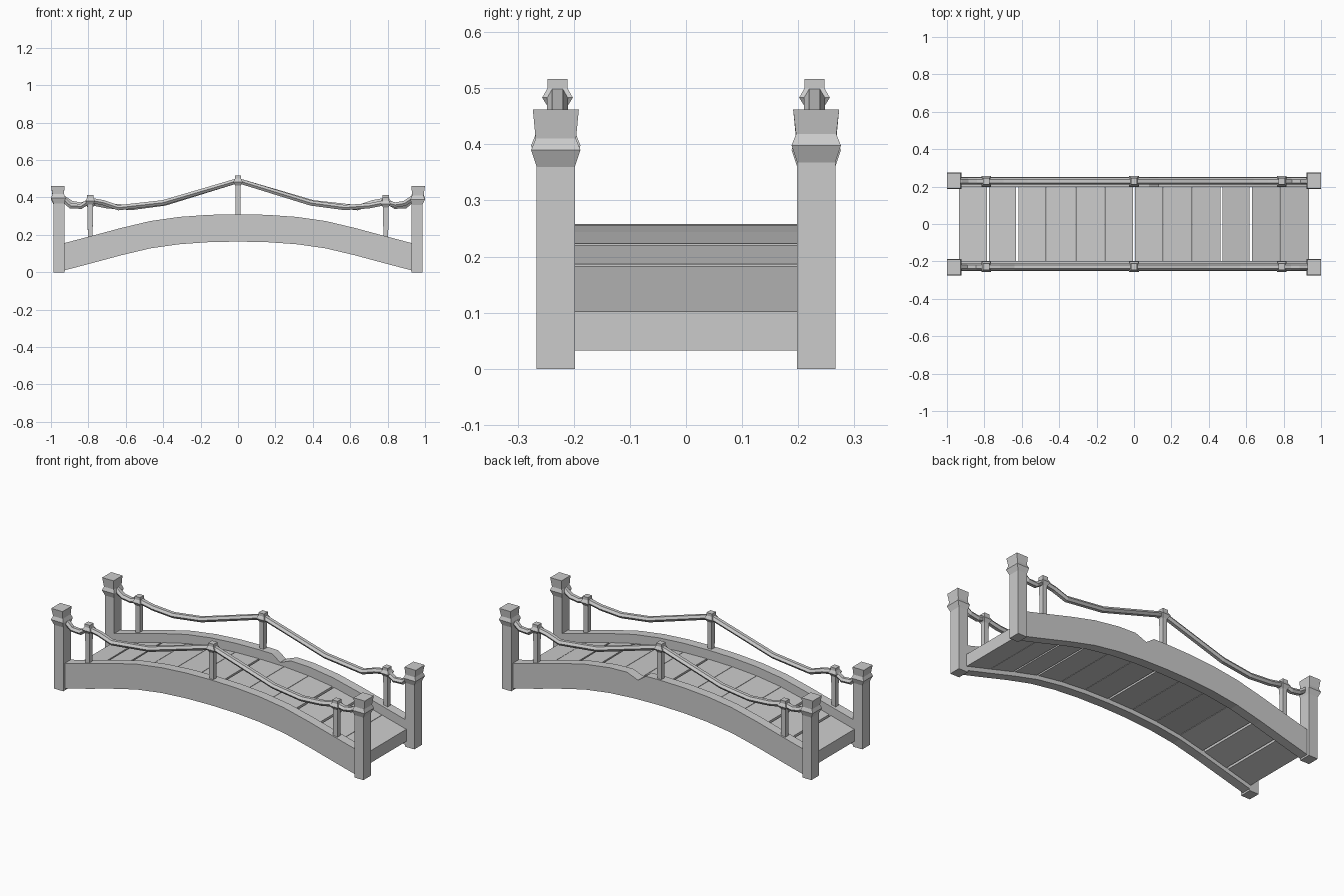
import bpy, bmesh, math
from mathutils import Vector

if "Cube" in bpy.data.objects:
    bpy.data.objects.remove(bpy.data.objects["Cube"])

COLOR = (0.6, 0.6, 0.6, 1)
stone = bpy.data.materials.new("plain_grey")
stone.use_nodes = True
stone.diffuse_color = COLOR
stone.node_tree.nodes["Principled BSDF"].inputs["Base Color"].default_value = COLOR


def loft(name, rings):
    """Skin a closed solid through rings that have equal point counts."""
    bm = bmesh.new()
    loops = [[bm.verts.new(p) for p in ring] for ring in rings]
    n = len(loops[0])
    for a, b in zip(loops, loops[1:]):
        for i in range(n):
            j = (i + 1) % n
            bm.faces.new((a[i], a[j], b[j], b[i]))
    bm.faces.new(loops[0])
    bm.faces.new(loops[-1])
    bmesh.ops.recalc_face_normals(bm, faces=bm.faces)
    mesh = bpy.data.meshes.new(name)
    bm.to_mesh(mesh)
    bm.free()
    mesh.materials.append(stone)
    obj = bpy.data.objects.new(name, mesh)
    bpy.context.collection.objects.link(obj)
    return obj


def square(x, y, z, hx, hy):
    return [(x - hx, y - hy, z), (x + hx, y - hy, z), (x + hx, y + hy, z), (x - hx, y + hy, z)]


def prism(name, outline, y0, y1):
    return loft(name, [[(x, y, z) for x, z in outline] for y in (y0, y1)])


# Arch of the deck: heights at evenly spaced plank joints from the middle out
STEP = 0.156
ARCH = [0.258, 0.255, 0.244, 0.222, 0.185, 0.143, 0.102]


def deck_z(x):
    t = min(abs(x) / STEP, 5.999)
    i = int(t)
    return ARCH[i] + (ARCH[i + 1] - ARCH[i]) * (t - i)


# Deck planks, some joints standing open
open_joints = (-5, -4, 0, 3, 4)
for i in range(-6, 6):
    x0 = i * STEP + (0.006 if i in open_joints else 0.0012)
    x1 = (i + 1) * STEP - (0.006 if i + 1 in open_joints else 0.0012)
    z0, z1 = deck_z(x0), deck_z(x1)
    prism(f"plank_{i + 7}", [(x0, z0 - 0.07), (x1, z1 - 0.07), (x1, z1), (x0, z0)], -0.2, 0.2)

# Arched side beams; the back one has a chipped notch in its top edge
joints = [i * STEP for i in range(-6, 7)]
for name, side in (("front_beam", -1), ("back_beam", 1)):
    top = [(x, deck_z(x) + 0.052) for x in joints]
    under = [(x, z - 0.146) for x, z in reversed(top)]
    if side > 0:
        top = [p for p in top if not 0.08 < p[0] < 0.2]
        top += [(x, deck_z(x) + 0.052 - cut) for x, cut in ((0.08, 0), (0.13, 0.035), (0.2, 0.004))]
        top.sort()
    prism(name, top + under, side * 0.198, side * 0.252)

# Rail path, drooping between the posts
RAIL = [(-0.95, 0.40), (-0.93, 0.385), (-0.895, 0.355), (-0.84, 0.352), (-0.79, 0.385),
        (-0.72, 0.372), (-0.64, 0.345), (-0.4, 0.372), (0, 0.49), (0.39, 0.37),
        (0.57, 0.346), (0.7, 0.355), (0.79, 0.373), (0.84, 0.36), (0.89, 0.368),
        (0.93, 0.395), (0.95, 0.40)]

# Each railing is the other one turned half way round
for label, turn in (("front", 1), ("back", -1)):
    # Six-sided rail
    path = [Vector((x, 0, z)) for x, z in RAIL]
    rings = []
    for i, p in enumerate(path):
        t = (path[min(i + 1, len(path) - 1)] - path[max(i - 1, 0)]).normalized()
        up = Vector((-t.z, 0, t.x))
        ring = []
        for k in range(6):
            a = math.tau * k / 6
            q = p + up * math.sin(a) * 0.016
            ring.append((turn * q.x, turn * (-0.229 + 0.019 * math.cos(a)), q.z))
        rings.append(ring)
    loft(label + "_rail", rings)

    # Slim posts with a collar around the rail and a small cap block
    for n, (x, z) in enumerate(((-0.79, 0.385), (0, 0.487), (0.79, 0.37))):
        levels = [(deck_z(x) + 0.03, 0.013), (z - 0.024, 0.014), (z - 0.004, 0.026),
                  (z + 0.013, 0.017), (z + 0.029, 0.017)]
        loft(f"{label}_slim_post_{n + 1}",
             [square(turn * x, turn * -0.229, h, r, r * 1.05) for h, r in levels])

    # Heavy end posts with a collar and a flared top leaning outwards
    for name, sx, zc in (("start", -1, 0.398), ("finish", 1, 0.39)):
        levels = [(0, 0.029, 0), (zc - 0.03, 0.029, 0), (zc, 0.039, 0.004),
                  (zc + 0.02, 0.031, 0.004), (0.462, 0.036, 0.007)]
        loft(f"{label}_{name}_post",
             [square(turn * sx * (0.957 + lean), turn * -0.232, h, r, r + 0.005)
              for h, r, lean in levels])
